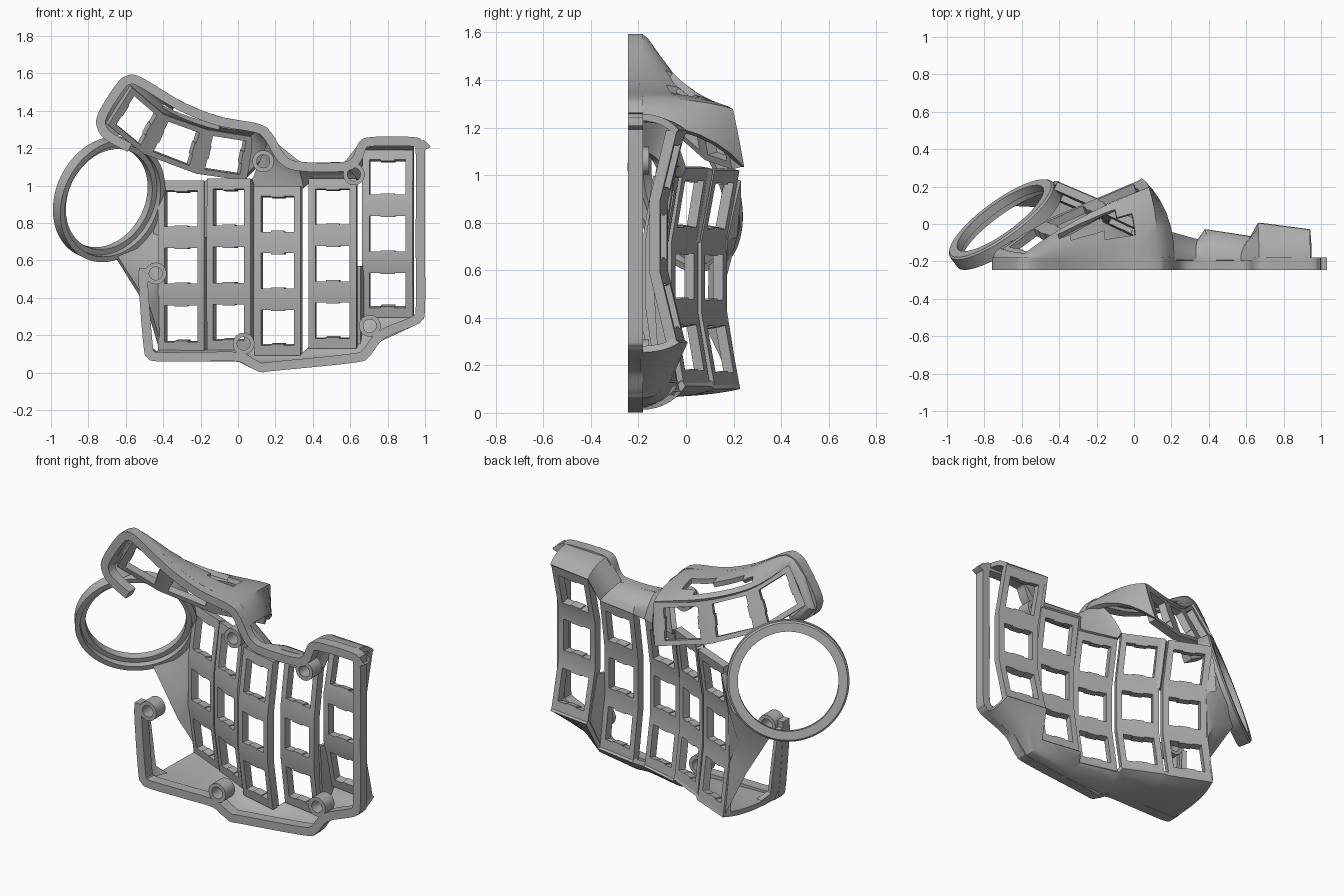
import bpy, bmesh, math
from mathutils import Vector

cube = bpy.data.objects.get("Cube")
if cube:
    bpy.data.objects.remove(cube)

grey = bpy.data.materials.new("plain_grey")
grey.use_nodes = True
grey.diffuse_color = (0.42, 0.42, 0.42, 1)
grey.node_tree.nodes["Principled BSDF"].inputs["Base Color"].default_value = grey.diffuse_color

BASE = -0.245


def finish(name, bm, thick=0, facing=None, offset=0):
    """Turn a bmesh into a shaded object, thickened away from the facing side."""
    bmesh.ops.remove_doubles(bm, verts=bm.verts, dist=0.0005)
    bm.normal_update()
    if facing is None:
        bmesh.ops.recalc_face_normals(bm, faces=bm.faces)
    else:
        for f in bm.faces:
            if f.normal.dot(Vector(facing)) < 0:
                f.normal_flip()
    mesh = bpy.data.meshes.new(name)
    bm.to_mesh(mesh)
    bm.free()
    mesh.materials.append(grey)
    obj = bpy.data.objects.new(name, mesh)
    bpy.context.scene.collection.objects.link(obj)
    bpy.ops.object.select_all(action='DESELECT')
    obj.select_set(True)
    bpy.context.view_layer.objects.active = obj
    if thick:
        mod = obj.modifiers.new("thickness", 'SOLIDIFY')
        mod.thickness, mod.offset = thick, offset
        bpy.ops.object.convert(target='MESH')
    bpy.ops.object.shade_smooth_by_angle(angle=math.radians(32))


def grid(rows, skip=(), closed=False):
    """Faces between successive rows of points."""
    bm = bmesh.new()
    vs = [[bm.verts.new(p) for p in row] for row in rows]
    n = len(rows[0])
    for j in range(len(rows) - (not closed)):
        nxt = vs[(j + 1) % len(vs)]
        for i in range(n - (not closed)):
            if (j, i) not in skip:
                k = (i + 1) % n
                bm.faces.new((vs[j][i], vs[j][k], nxt[k], nxt[i]))
    return bm


def spline(pts, steps=4):
    """Catmull-Rom points through an open path."""
    pts = [Vector(p) for p in pts]
    out = []
    for i in range(len(pts) - 1):
        a, b, c = pts[max(i - 1, 0)], pts[i], pts[i + 1]
        d = pts[min(i + 2, len(pts) - 1)]
        for s in range(steps):
            t = s / steps
            out.append(b + (c - a) * t / 2 + (a * 2 - b * 5 + c * 4 - d) * t * t / 2
                       + (b * 3 - a - c * 3 + d) * t ** 3 / 2)
    return out + [pts[-1]]


# Flat foot rim following the outline
OUTLINE = [
    (-0.53, 0.56), (-0.53, 0.45), (-0.505, 0.14), (-0.485, 0.08), (-0.43, 0.06), (-0.2, 0.06),
    (-0.01, 0.06), (0.06, 0.03), (0.12, 0.003), (0.2, 0.01), (0.62, 0.053), (0.7, 0.085),
    (0.78, 0.18), (0.93, 0.245), (0.98, 0.275), (1.0, 0.34), (1.0, 0.7), (1.0, 1.19),
    (0.985, 1.24), (0.93, 1.26), (0.72, 1.26), (0.65, 1.235), (0.61, 1.15), (0.55, 1.125),
    (0.36, 1.125), (0.26, 1.155), (0.18, 1.28), (0.11, 1.33), (-0.1, 1.37), (-0.3, 1.45),
    (-0.52, 1.58), (-0.6, 1.585), (-0.66, 1.53), (-0.75, 1.38), (-0.75, 1.3), (-0.7, 1.24), (-0.59, 1.18)]
path = spline(OUTLINE, 8)
inward = []
for i, p in enumerate(path):
    d = (path[min(i + 1, len(path) - 1)] - path[max(i - 1, 0)]).normalized()
    inward.append(Vector((-d.y, d.x)))
rim = [[(q.x, BASE, q.y) for q in (p + n * w for p, n in zip(path, inward))] for w in (0, 0.05)]
finish("foot_rim", grid(rim), 0.065, (0, -1, 0), -1)


def wall(name, foot, top, bulge=0.65, rows=6, skip=()):
    """Rounded wall rising flush from the rim to an upper edge."""
    columns = []
    for spot, p in zip(foot, top):
        i = min(range(len(path)), key=lambda k: (path[k] - Vector(spot)).length)
        q = path[i] + inward[i] * 0.015
        a, c = Vector((q.x, BASE + 0.05, q.y)), Vector(p)
        b = Vector((q.x, a.y + (c.y - a.y) * bulge, q.y))
        steps = [r / rows for r in range(rows + 1)]
        columns.append([a * (1 - t) ** 2 + b * 2 * t * (1 - t) + c * t * t for t in steps])
    finish(name, grid(list(zip(*columns)), skip=skip), 0.03)


def key_strip(name, left, right, u0=0.14, v0=0.18):
    """Plate of square openings between two rails, with small clip tabs."""
    bm = bmesh.new()
    for i in range(len(left) - 1):
        a, b, c, d = (Vector(p) for p in (left[i], right[i], right[i + 1], left[i + 1]))

        def at(u, v):
            return a.lerp(b, u).lerp(d.lerp(c, u), v)
        inner = [(u0, v0), (1 - u0, v0), (1 - u0, 1 - v0), (u0, 1 - v0)]
        ring = [[a, b, c, d], [at(*q) for q in inner]]
        for k in range(4):
            m = (k + 1) % 4
            bm.faces.new([bm.verts.new(p) for p in (ring[0][k], ring[0][m], ring[1][m], ring[1][k])])
        for lo, hi in ((v0, v0 + 0.02), (0.98 - v0, 1 - v0)):
            tab = [(0.36, lo), (0.64, lo), (0.64, hi), (0.36, hi)]
            bm.faces.new([bm.verts.new(at(*q)) for q in tab])
    finish(name, bm, 0.045, (0, 1, 0), -1)


def turned(name, centre, axis, profile, segs=64):
    """Closed radius and height profile spun about an axis."""
    n = Vector(axis).normalized()
    e1 = Vector((0, 0, 1)).cross(n).normalized()
    e2 = n.cross(e1)
    rows = []
    for s in range(segs):
        t = 2 * math.pi * s / segs
        d = e1 * math.cos(t) + e2 * math.sin(t)
        rows.append([Vector(centre) + d * r + n * h for r, h in profile])
    finish(name, grid(rows, closed=True))


# Key columns: x edges, mid y of each edge, end rise, height breaks
COLUMNS = [
    (-0.41, -0.165, 0.17, 0.065, 0.055, (0.115, 0.422, 0.72, 1.02)),
    (-0.148, 0.085, 0.05, -0.06, 0.05, (0.125, 0.425, 0.725, 1.03)),
    (0.1, 0.345, -0.08, -0.145, 0.05, (0.10, 0.395, 0.692, 0.99)),
    (0.385, 0.64, -0.085, -0.125, 0.045, (0.135, 0.435, 0.73, 1.03)),
    (0.67, 0.94, -0.075, -0.11, 0.07, (0.305, 0.595, 0.89, 1.18)),
]
bottoms, tops = [], []
for n, (x0, x1, y0, y1, rise, zs) in enumerate(COLUMNS):
    lift = (rise, 0, 0, rise)
    left = [(x0, y0 + d, z) for z, d in zip(zs, lift)]
    right = [(x1, y1 + d, z) for z, d in zip(zs, lift)]
    key_strip(f"key_column_{n + 1}", left, right)
    bottoms += [left[0], right[0]]
    tops += [left[3], right[3]]

# Bridge joining the first two columns along their upper half
finish("column_bridge", grid([[(-0.165, 0.1, 1.02), (-0.165, 0.045, 0.72)],
                              [(-0.148, 0.08, 1.03), (-0.148, 0.03, 0.72)]]), 0.04)

# Gusset between the lower halves of the last two columns
finish("column_gusset", grid([[(0.645, -0.09, 0.14), (0.645, -0.12, 0.3), (0.645, -0.135, 0.57)],
                              [(0.67, -0.015, 0.31), (0.67, -0.05, 0.42), (0.67, -0.09, 0.57)]]), 0.02)

# Thumb key plate, three openings on a rising arc
thumb_outer = [(-0.58, -0.17, 1.54), (-0.41, -0.05, 1.395), (-0.18, 0.08, 1.31), (0.07, 0.19, 1.27)]
thumb_inner = [(-0.71, -0.14, 1.34), (-0.52, 0.0, 1.185), (-0.24, 0.12, 1.075), (0.03, 0.235, 1.035)]
key_strip("thumb_plate", thumb_inner, thumb_outer, 0.12, 0.15)

# Walls between the foot rim and the plates
wall("bottom_wall",
     [(-0.47, 0.07), (-0.2, 0.06), (-0.16, 0.06), (0.0, 0.06), (0.09, 0.02),
      (0.34, 0.025), (0.4, 0.03), (0.66, 0.065), (0.77, 0.17), (0.95, 0.255)], bottoms)
wall("top_wall",
     [(0.19, 1.26), (0.22, 1.22), (0.33, 1.13), (0.4, 1.12), (0.57, 1.125), (0.67, 1.25), (0.95, 1.26)],
     tops[3:])
foot = spline([(-0.6, 1.585), (-0.38, 1.49), (-0.15, 1.385), (0.12, 1.325)], 4)
lens = [(4, i) for i in range(7, 12)] + [(3, i) for i in range(8, 13)] + [(2, 11), (2, 12)]
wall("thumb_wall",
     [(-0.69, 1.23), (-0.75, 1.31), (-0.69, 1.49)] + foot + [(0.18, 1.28), (0.22, 1.21)],
     [(-0.64, -0.1, 1.27), thumb_inner[0], (-0.65, -0.16, 1.44)] + spline(thumb_outer)
     + [(0.055, 0.215, 1.15), thumb_inner[3]], skip=lens)

# Short upright along the open left edge
wall("left_wall", [(-0.53, 0.52), (-0.525, 0.4), (-0.505, 0.14), (-0.46, 0.07)],
     [(-0.51, -0.15, 0.52), (-0.5, -0.14, 0.4), (-0.48, -0.12, 0.14), (-0.43, -0.08, 0.09)])

# Web from the first column to the ball ring
finish("ring_web", grid([
    [(-0.41, 0.22, 0.98), (-0.41, 0.16, 0.73), (-0.41, 0.16, 0.43), (-0.41, 0.21, 0.12)],
    [(-0.43, 0.22, 0.90), (-0.45, 0.2, 0.74), (-0.47, 0.15, 0.55), (-0.48, 0.1, 0.35)],
    [(-0.43, 0.21, 0.86), (-0.47, 0.21, 0.77), (-0.55, 0.18, 0.69), (-0.65, 0.11, 0.62)]]),
    0.03)

# Ball ring with an inner seat
turned("ball_ring", (-0.692, 0.0, 0.928), (-0.56, 0.77, 0.28),
       [(0.28, 0.04), (0.33, 0.04), (0.34, 0.03), (0.34, -0.04),
        (0.31, -0.04), (0.31, -0.005), (0.28, -0.005)], 96)

# Screw bosses
for n, (x, z) in enumerate([(0.135, 1.13), (0.62, 1.06), (-0.44, 0.53), (0.03, 0.155), (0.705, 0.25)]):
    turned(f"screw_boss_{n + 1}", (x, BASE, z), (0, 1, 0),
           [(0.035, 0), (0.058, 0), (0.058, 0.09), (0.035, 0.09)], 32)
